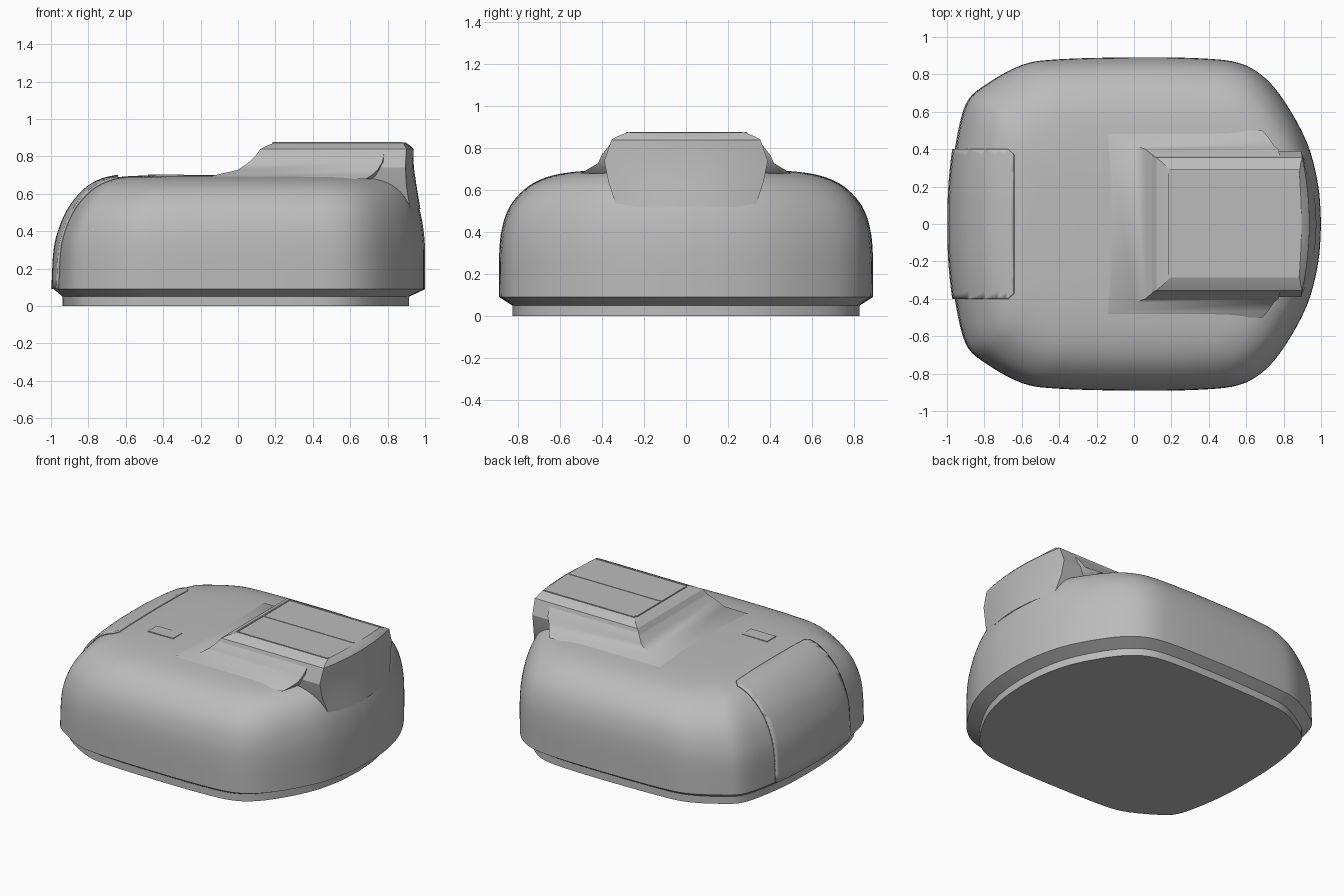
import bpy, bmesh, math
from mathutils import Vector

cube = bpy.data.objects.get("Cube")
if cube:
    bpy.data.objects.remove(cube)

mat = bpy.data.materials.new("matte grey")
mat.use_nodes = True
GREY = (0.5, 0.5, 0.5, 1)
mat.diffuse_color = GREY
mat.node_tree.nodes["Principled BSDF"].inputs["Base Color"].default_value = GREY


def finish(name, bm, smooth=None):
    bmesh.ops.recalc_face_normals(bm, faces=bm.faces)
    mesh = bpy.data.meshes.new(name)
    bm.to_mesh(mesh)
    bm.free()
    mesh.materials.append(mat)
    ob = bpy.data.objects.new(name, mesh)
    bpy.context.collection.objects.link(ob)
    if smooth:
        bpy.ops.object.select_all(action="DESELECT")
        ob.select_set(True)
        bpy.context.view_layer.objects.active = ob
        bpy.ops.object.shade_smooth_by_angle(angle=math.radians(smooth))
    return ob


def spline(points, steps):
    """Smooth curve passing through the given points."""
    pts = [Vector(p) for p in points]
    pts = [2 * pts[0] - pts[1]] + pts + [2 * pts[-1] - pts[-2]]
    out = []
    for a, b, c, d in zip(pts, pts[1:], pts[2:], pts[3:]):
        for i in range(steps):
            t = i / steps
            out.append(0.5 * (2 * b + (c - a) * t + (2 * a - 5 * b + 4 * c - d) * t**2
                              + (3 * b - a - 3 * c + d) * t**3))
    return out + [pts[-2]]


def loft(rings):
    """Closed skin over a stack of rings."""
    bm = bmesh.new()
    loops = [[bm.verts.new(p) for p in ring] for ring in rings]
    for low, high in zip(loops, loops[1:]):
        for i in range(len(low)):
            j = (i + 1) % len(low)
            bm.faces.new((low[i], low[j], high[j], high[i]))
    bm.faces.new(loops[0][::-1])
    bm.faces.new(loops[-1])
    return bm


# Plan outline of the shell, back half then mirrored
half = spline([(1, 0), (0.985, 0.2), (0.93, 0.42), (0.82, 0.63), (0.7, 0.78), (0.56, 0.86),
               (0.35, 0.885), (0, 0.89), (-0.4, 0.88), (-0.6, 0.85), (-0.8, 0.74),
               (-0.9, 0.64), (-0.955, 0.42), (-0.98, 0.2), (-0.985, 0)], 5)
outline = half + [Vector((p.x, -p.y)) for p in reversed(half[1:-1])]


def shell_ring(z, left, right, side):
    return [(p.x * (right if p.x > 0 else left), p.y * side, z) for p in outline]


# Each level: height, then scale of the -x end, the +x end and the sides
levels = [(0.09, 1, 1, 1), (0.3, 0.988, 1, 1), (0.42, 0.957, 0.99, 0.985),
          (0.52, 0.91, 0.97, 0.945), (0.6, 0.845, 0.94, 0.87), (0.65, 0.78, 0.9, 0.78),
          (0.68, 0.7, 0.85, 0.66), (0.695, 0.58, 0.77, 0.48), (0.7, 0.35, 0.5, 0.25)]
shell = [shell_ring(*v) for v in spline(levels, 4)]
finish("shell", loft(shell), 40)

# Recessed foot with the chamfer under the shell
foot = (0.952, 0.915, 0.93)
finish("base", loft([shell_ring(0, *foot), shell_ring(0.05, *foot),
                     shell_ring(0.09, 1, 1, 1)]), 25)

# Raised end panel cut from the shell surface
bm = loft(shell)
cuts = [((0, 0.4, 0), (0, 1, 0)), ((0, -0.4, 0), (0, -1, 0)), ((-0.64, 0, 0), (1, 0, 0)),
        ((-0.64, 0.37, 0), (1, 1, 0)), ((-0.64, -0.37, 0), (1, -1, 0))]
bmesh.ops.delete(bm, geom=[f for f in bm.faces if len(f.verts) > 4], context="FACES")
for co, no in cuts:
    bmesh.ops.bisect_plane(bm, geom=bm.verts[:] + bm.edges[:] + bm.faces[:],
                           plane_co=co, plane_no=no, clear_outer=True)
panel = finish("end_panel", bm, 40)
solid = panel.modifiers.new("thickness", "SOLIDIFY")
solid.thickness, solid.offset = 0.013, 1


def hump_ring(left, right, width, z, bulge=0.3):
    ys = [width * (i / 6 - 1) for i in range(13)]
    return [(left, -width, z)] + [(right - bulge * y * y, y, z) for y in ys] + [(left, width, z)]


# Raised housing, with its bevelled rim
finish("housing", loft([hump_ring(0.1, 0.975, 0.33, 0.52, 0.5),
                        hump_ring(0.08, 0.955, 0.37, 0.64, 0.4),
                        hump_ring(0.05, 0.94, 0.39, 0.74),
                        hump_ring(0.12, 0.938, 0.355, 0.84),
                        hump_ring(0.15, 0.925, 0.33, 0.855),
                        hump_ring(0.2, 0.895, 0.28, 0.875, 0.15)]), 20)

# Soft flare where the housing meets the shell
finish("housing_flare", loft([hump_ring(-0.16, 0.76, 0.5, 0.68),
                              hump_ring(-0.13, 0.78, 0.47, 0.698),
                              hump_ring(0, 0.8, 0.42, 0.728),
                              hump_ring(0.06, 0.82, 0.4, 0.77),
                              hump_ring(0.11, 0.82, 0.36, 0.82)]), 40)


def plate(name, x0, x1, y0, y1, z, thick):
    bm = bmesh.new()
    bmesh.ops.create_cube(bm, size=1)
    for v in bm.verts:
        v.co = ((x0 + x1) / 2 + v.co.x * (x1 - x0), (y0 + y1) / 2 + v.co.y * (y1 - y0),
                z + v.co.z * thick)
    return finish(name, bm)


# Thin ribs on the housing roof and the small shell plate
for i, y in enumerate((-0.28, 0, 0.285)):
    plate(f"roof_rib_{i + 1}", 0.19, 0.88, y - 0.006, y + 0.006, 0.875, 0.006)
plate("roof_cross_rib", 0.184, 0.194, -0.27, 0.27, 0.873, 0.008)
plate("shell_plate", -0.48, -0.29, -0.29, -0.195, 0.7, 0.006)
